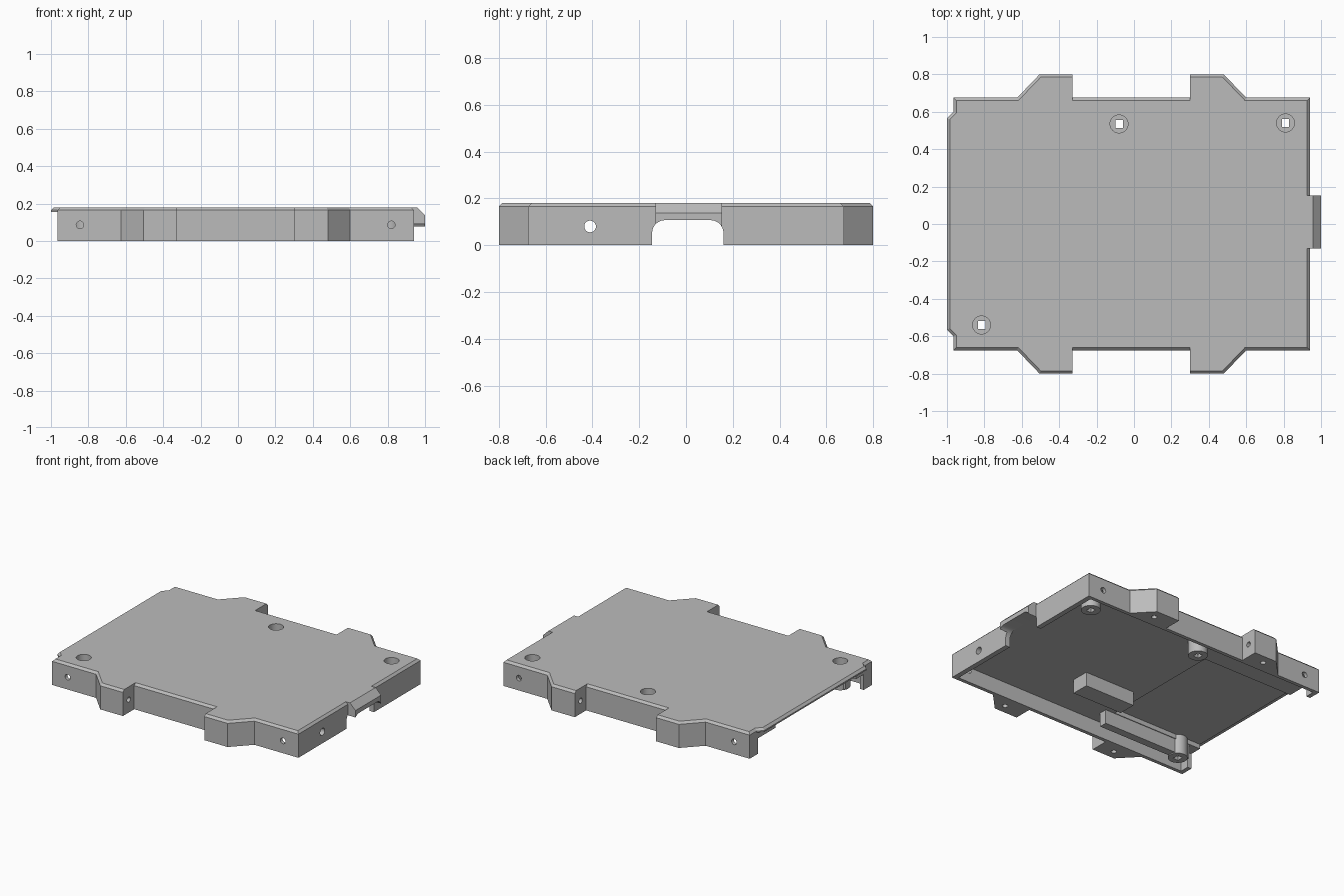
import bpy, bmesh, math
from mathutils import Vector, Matrix

default = bpy.data.objects.get("Cube")
if default:
    bpy.data.objects.remove(default)

grey = bpy.data.materials.new("plain grey")
grey.use_nodes = True
grey.diffuse_color = (0.5, 0.5, 0.5, 1)
grey.node_tree.nodes["Principled BSDF"].inputs["Base Color"].default_value = (0.5, 0.5, 0.5, 1)


def finish(name, bm):
    bmesh.ops.recalc_face_normals(bm, faces=bm.faces)
    mesh = bpy.data.meshes.new(name)
    bm.to_mesh(mesh)
    bm.free()
    mesh.materials.append(grey)
    obj = bpy.data.objects.new(name, mesh)
    bpy.context.collection.objects.link(obj)
    return obj


def loft(name, rings):
    """Solid through matching rings of 3D points."""
    bm = bmesh.new()
    loops = [[bm.verts.new(p) for p in ring] for ring in rings]
    n = len(loops[0])
    for low, high in zip(loops, loops[1:]):
        for i in range(n):
            j = (i + 1) % n
            bm.faces.new((low[i], low[j], high[j], high[i]))
    bm.faces.new(loops[0][::-1])
    bm.faces.new(loops[-1])
    return finish(name, bm)


def box(name, x, y, z):
    ring = [(x[0], y[0]), (x[1], y[0]), (x[1], y[1]), (x[0], y[1])]
    return loft(name, [[(a, b, h) for a, b in ring] for h in z])


def rod(name, centre, radius, depth, axis="Z", sides=32):
    bm = bmesh.new()
    turn = {"X": Matrix.Rotation(math.pi / 2, 4, "Y"),
            "Y": Matrix.Rotation(math.pi / 2, 4, "X"), "Z": Matrix()}[axis]
    bmesh.ops.create_cone(bm, cap_ends=True, segments=sides, radius1=radius, radius2=radius,
                          depth=depth, matrix=Matrix.Translation(centre) @ turn)
    return finish(name, bm)


def combine(target, tool, operation):
    mod = target.modifiers.new("combine", "BOOLEAN")
    mod.operation, mod.solver, mod.object = operation, "EXACT", tool
    bpy.context.view_layer.objects.active = target
    bpy.ops.object.modifier_apply(modifier=mod.name)
    bpy.data.objects.remove(tool)


def cut(tool):
    combine(cover, tool, "DIFFERENCE")


def add(tool):
    combine(cover, tool, "UNION")


def inset(points, d):
    """Move edges inward, except the straight inner sides of the tabs."""
    n, lines = len(points), []
    for i in range(n):
        p, q = Vector(points[i]), Vector(points[(i + 1) % n])
        along = (q - p).normalized()
        inner = abs(along.x) < 0.01 and abs(p.x) < 0.5
        normal = Vector((-along.y, along.x))
        lines.append((p + normal * (0 if inner else d), along))
    result = []
    for i in range(n):
        (p, u), (q, v) = lines[i - 1], lines[i]
        result.append(p + u * ((q - p).cross(v) / u.cross(v)))
    return result


# Outline with two tabs per long side, mirrored front to back
W = 0.675
side = [(-0.965, -W), (-0.625, -W), (-0.505, -0.8), (-0.33, -0.8), (-0.33, -W),
        (0.30, -W), (0.30, -0.8), (0.48, -0.8), (0.60, -W), (0.94, -W)]
outline = side + [(x, -y) for x, y in reversed(side)]
lipped = outline + [(-0.965, 0.60), (-1, 0.565), (-1, -0.565), (-0.965, -0.60)]

cover = loft("cover", [[(x, y, z) for x, y in outline] for z in (0, 0.16)])

# Hollow underside, open at one end
cut(box("pocket", (-0.935, 0.905), (-0.65, 0.65), (-0.1, 0.108)))
cut(box("open_end", (-1.1, -0.9), (-0.585, 0.585), (-0.1, 0.108)))
cut(box("recess", (-1.1, -0.26), (-0.5, 0.39), (-0.1, 0.14)))

# Top plate with lip and chamfered rim
add(loft("top_plate", [[(x, y, 0.155) for x, y in lipped], [(x, y, 0.165) for x, y in lipped],
                       [(x, y, 0.18) for x, y in inset(lipped, 0.015)]]))

# Hook on the end wall, then the rounded arch below it
hook = [(0.92, 0.05), (1, 0.05), (1, 0.138), (0.957, 0.18), (0.92, 0.18)]
add(loft("hook", [[(x, y, z) for x, z in hook] for y in (-0.13, 0.153)]))
R, TOP = 0.055, 0.107
arch = [(-0.145, -0.1)]
for centre, start in ((-0.145 + R, math.pi), (0.16 - R, math.pi / 2)):
    arch += [(centre + R * math.cos(start - k * math.pi / 16),
              TOP - R + R * math.sin(start - k * math.pi / 16)) for k in range(9)]
arch.append((0.16, -0.1))
cut(loft("arch", [[(x, y, z) for y, z in arch] for x in (0.88, 1.1)]))

# Ribs under the plate
add(box("centre_rib", (-0.18, 0.21), (-0.345, -0.22), (0.01, 0.15)))
add(box("side_rib", (-0.88, -0.19), (-0.56, -0.505), (0.01, 0.15)))

# Screw bosses, counterbored from above with square through holes
for x, y in ((-0.08, 0.535), (0.81, 0.54), (-0.815, -0.54)):
    add(rod("boss", (x, y, 0.078), 0.062, 0.15))
    cut(rod("counterbore", (x, y, 0.13), 0.048, 0.2))
    cut(box("square_hole", (x - 0.02, x + 0.02), (y - 0.022, y + 0.022), (-0.1, 0.1)))

# Small holes in walls and tabs
for s in (-1, 1):
    for x in (-0.845, 0.82):
        cut(rod("wall_hole", (x, s * W, 0.086), 0.02, 0.08, "Y", 20))
    for x in (-0.33, 0.30):
        cut(rod("tab_side_hole", (x, s * 0.735, 0.09), 0.018, 0.06, "X", 20))
    for x in (-0.45, 0.45):
        cut(rod("tab_base_hole", (x, s * 0.735, 0), 0.018, 0.1, "Z", 20))
cut(rod("end_hole", (0.92, -0.41, 0.08), 0.025, 0.1, "X", 24))

bpy.ops.object.select_all(action="DESELECT")
cover.select_set(True)
bpy.context.view_layer.objects.active = cover
bpy.ops.object.shade_smooth_by_angle(angle=math.radians(25))
